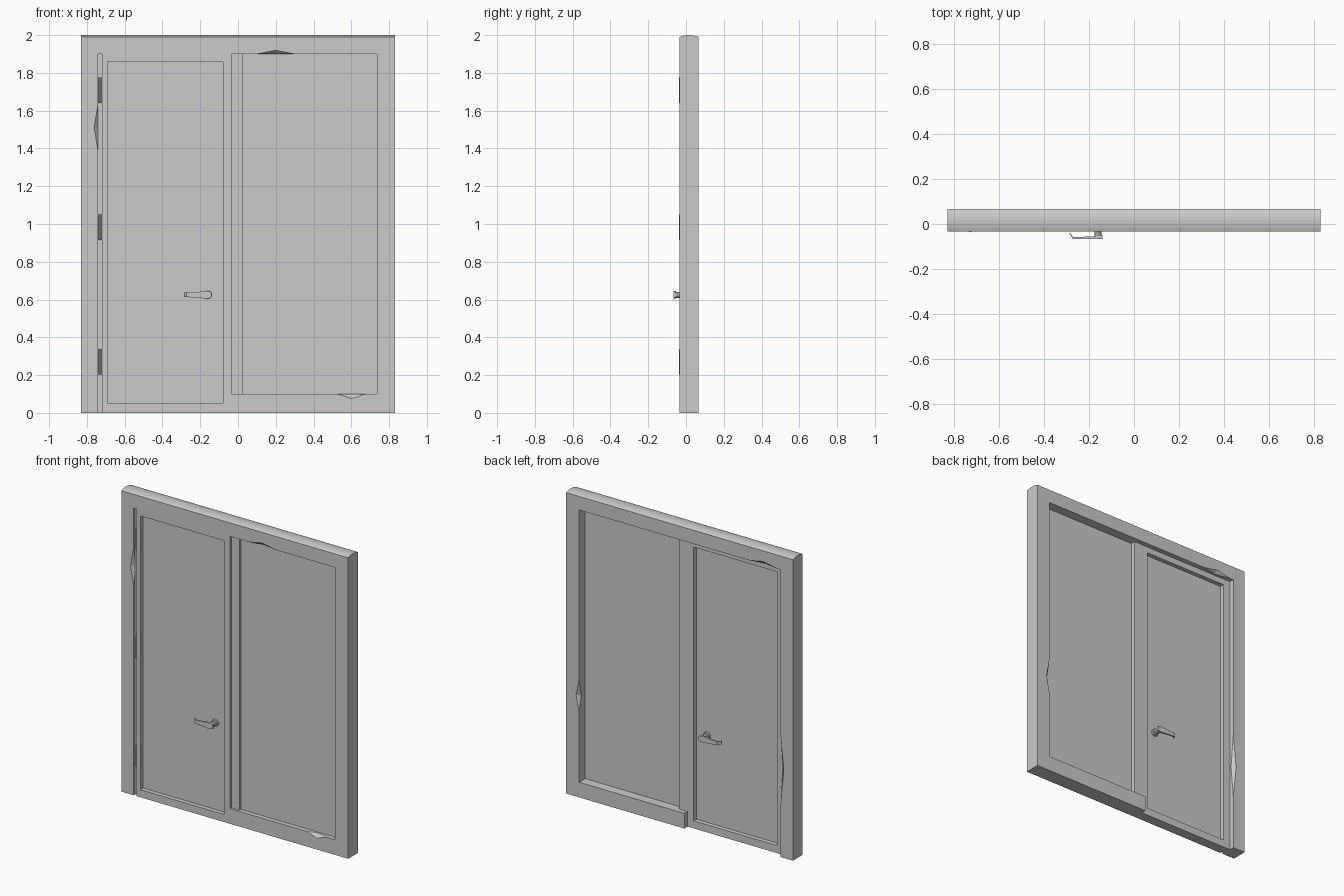
import bpy, bmesh
from mathutils import Vector

if "Cube" in bpy.data.objects:
    bpy.data.objects.remove(bpy.data.objects["Cube"])

FRONT, BACK = -0.034, 0.067


def make(name, bm):
    bmesh.ops.recalc_face_normals(bm, faces=bm.faces)
    me = bpy.data.meshes.new(name)
    bm.to_mesh(me)
    bm.free()
    ob = bpy.data.objects.new(name, me)
    bpy.context.collection.objects.link(ob)
    return ob


def extrude_y(bm, faces, dy):
    r = bmesh.ops.extrude_face_region(bm, geom=faces)
    vs = [g for g in r["geom"] if isinstance(g, bmesh.types.BMVert)]
    bmesh.ops.translate(bm, verts=vs, vec=(0, dy, 0))
    # keep the starting faces as the opposite cap
    return vs


def outline(name, pts, y0, y1):
    """Closed x-z outline given depth along y."""
    bm = bmesh.new()
    n = len(pts)
    a = [bm.verts.new((x, y0, z)) for x, z in pts]
    b = [bm.verts.new((x, y1, z)) for x, z in pts]
    bm.faces.new(a)
    bm.faces.new(b[::-1])
    for i in range(n):
        j = (i + 1) % n
        bm.faces.new((a[i], b[i], b[j], a[j]))
    return bm


def box(name, x0, x1, y0, y1, z0, z1):
    return make(name, outline(name, [(x0, z0), (x1, z0), (x1, z1), (x0, z1)], y0, y1))


def ring(name, outer, inner, y0, y1):
    """Rectangular frame; rectangles are (x0, x1, z0, z1)."""
    bm = bmesh.new()
    loops = []
    for x0, x1, z0, z1 in (outer, inner):
        for y in (y0, y1):
            loops.append([bm.verts.new((x, y, z)) for x, z in
                          ((x0, z0), (x1, z0), (x1, z1), (x0, z1))])
    of, ob_, inf, inb = loops
    for i in range(4):
        j = (i + 1) % 4
        for p, q in ((of, inf), (inf, inb), (inb, ob_), (ob_, of)):
            bm.faces.new((p[i], p[j], q[j], q[i]))
    return make(name, bm)


# outer frame: one outline around the door opening and the window opening
pts = [(-.83, 0), (-.83, 1.99), (.83, 1.99), (.83, 0), (-.035, 0), (-.035, .1),
       (.735, .1), (.735, 1.9), (-.74, 1.9), (-.74, 0)]
bm = outline("frame", pts, FRONT, BACK)
# gently crowned top
mid, half = (FRONT + BACK) / 2, (BACK - FRONT) / 2
for k in range(1, 6):
    y = FRONT + (BACK - FRONT) * k / 6
    bmesh.ops.bisect_plane(bm, geom=bm.verts[:] + bm.edges[:] + bm.faces[:],
                           plane_co=(0, y, 0), plane_no=(0, 1, 0))
for v in bm.verts:
    if v.co.z > 1.95:
        v.co.z = 2.0 - 0.01 * ((v.co.y - mid) / half) ** 2
frame = make("frame", bm)

# worn chips on the inner edges: centre, half-lengths along x, y, z
chips = [((-.74, FRONT, 1.51), (.022, .022, .13)),
         ((.20, FRONT, 1.9), (.10, .022, .02)),
         ((.60, FRONT, .1), (.075, .022, .024)),
         ((.735, BACK, .67), (.022, .022, .11)),
         ((-.61, BACK, 1.9), (.10, .022, .02)),
         ((-.74, BACK, .58), (.022, .022, .22))]
for i, (c, s) in enumerate(chips):
    bm = bmesh.new()
    c = Vector(c)
    tip = [[bm.verts.new(c + Vector([sg * s[a] if a == b else 0 for b in range(3)]))
            for sg in (-1, 1)] for a in range(3)]
    for vx in tip[0]:
        for vy in tip[1]:
            for vz in tip[2]:
                bm.faces.new((vx, vy, vz))
    cutter = make(f"chip_cutter_{i}", bm)
    cutter.hide_render = True
    cutter.hide_set(True)
    m = frame.modifiers.new("chip", "BOOLEAN")
    m.operation, m.solver, m.object = "DIFFERENCE", "EXACT", cutter
# bake the chips so the cutters can go
dg = bpy.context.evaluated_depsgraph_get()
baked = bpy.data.meshes.new_from_object(frame.evaluated_get(dg))
frame.modifiers.clear()
frame.data = baked
for ob in [o for o in bpy.data.objects if o.name.startswith("chip_cutter")]:
    bpy.data.objects.remove(ob)

# fixed side
box("mullion", -.035, .025, -.018, .036, .1, 1.9)
box("window_panel", .025, .735, -.004, .004, .1, 1.9)

# door leaf
ring("door_stiles_and_rails", (-.72, -.035, 0, 1.9), (-.69, -.08, .05, 1.86), FRONT, -FRONT)
box("door_panel", -.69, -.08, -.005, .005, .05, 1.86)
box("hinge_side_stop", -.74, -.72, -.018, .034, 0, 1.9)

# hinges
for i, z in enumerate((.272, .982, 1.708)):
    bm = bmesh.new()
    bmesh.ops.create_cone(bm, cap_ends=True, segments=10, radius1=.009, radius2=.009, depth=.135)
    bmesh.ops.translate(bm, verts=bm.verts, vec=(-.729, -.028, z))
    make(f"hinge_{i}", bm)


# lever handles, one on each side of the door
HX, HZ = -.16, .625
# lever stations: x, outer y, inner y, half height
lever = [(-.14, .067, .052, .014), (-.155, .067, .052, .019), (-.18, .067, .055, .019),
         (-.225, .067, .057, .014), (-.272, .067, .057, .012), (-.287, .042, .036, .011)]
for side, sgn in (("front", -1), ("back", 1)):
    bm = bmesh.new()
    rows = [[bm.verts.new((x, sgn * y, HZ + h * k))
             for y, k in ((yo, -1), (yo, 1), (yi, 1), (yi, -1))] for x, yo, yi, h in lever]
    for p, q in zip(rows, rows[1:]):
        for i in range(4):
            j = (i + 1) % 4
            bm.faces.new((p[i], p[j], q[j], q[i]))
    bm.faces.new(rows[0])
    bm.faces.new(rows[-1])
    make(f"lever_{side}", bm)
    for part, r, y0, y1 in (("rosette", .024, .004, .02), ("neck", .016, .02, .06)):
        bm = bmesh.new()
        bmesh.ops.create_cone(bm, cap_ends=True, segments=10, radius1=r, radius2=r, depth=y1 - y0)
        for v in bm.verts:
            x, y, z = v.co
            v.co = (HX + x, sgn * ((y0 + y1) / 2 + z), HZ + y)
        make(f"{part}_{side}", bm)
